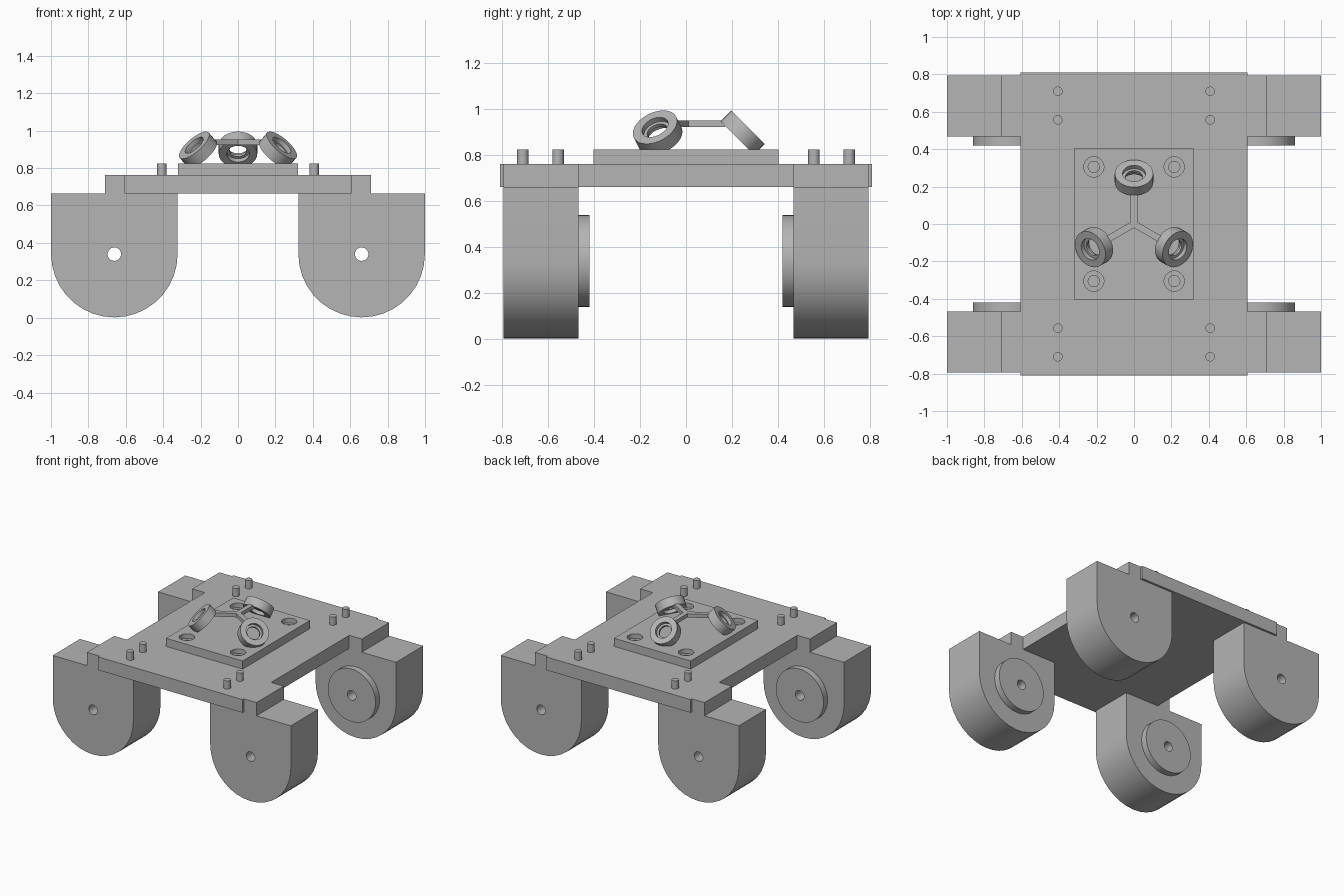
import bpy, bmesh
from math import pi, sin, cos, radians
from mathutils import Matrix, Vector

if "Cube" in bpy.data.objects:
    bpy.data.objects.remove(bpy.data.objects["Cube"], do_unlink=True)

grey = bpy.data.materials.new("plain_grey")
grey.use_nodes = True
grey.diffuse_color = (0.46, 0.46, 0.46, 1)
grey.node_tree.nodes["Principled BSDF"].inputs["Base Color"].default_value = grey.diffuse_color


def finish(name, bm, matrix=None):
    """Turn a bmesh into a named, shaded object."""
    bmesh.ops.recalc_face_normals(bm, faces=bm.faces)
    mesh = bpy.data.meshes.new(name)
    if matrix:
        bm.transform(matrix)
    bm.to_mesh(mesh)
    bm.free()
    mesh.materials.append(grey)
    obj = bpy.data.objects.new(name, mesh)
    bpy.context.collection.objects.link(obj)
    smooth(obj)
    return obj


def activate(obj):
    bpy.ops.object.select_all(action='DESELECT')
    obj.select_set(True)
    bpy.context.view_layer.objects.active = obj


def smooth(obj):
    activate(obj)
    bpy.ops.object.shade_smooth_by_angle(angle=radians(30))


def box(name, low, high, matrix=None):
    bm = bmesh.new()
    bmesh.ops.create_cube(bm, size=1)
    low, high = Vector(low), Vector(high)
    for v in bm.verts:
        v.co = (low + high) / 2 + v.co * (high - low)
    return finish(name, bm, matrix)


def cylinder(name, radius, z0, z1, matrix, segments=32):
    bm = bmesh.new()
    bmesh.ops.create_cone(bm, cap_ends=True, segments=segments, radius1=radius,
                          radius2=radius, depth=z1 - z0,
                          matrix=Matrix.Translation((0, 0, (z0 + z1) / 2)))
    return finish(name, bm, matrix)


def lathe(name, profile, matrix, segments=32):
    """Revolve a closed (radius, z) profile around z."""
    bm = bmesh.new()
    verts = [bm.verts.new((r, 0, z)) for r, z in profile]
    edges = [bm.edges.new((a, b)) for a, b in zip(verts, verts[1:] + verts[:1])]
    bmesh.ops.spin(bm, geom=verts + edges, cent=(0, 0, 0), axis=(0, 0, 1),
                   angle=2 * pi, steps=segments, use_merge=True)
    bmesh.ops.remove_doubles(bm, verts=bm.verts, dist=0.0001)
    return finish(name, bm, matrix)


def cut(obj, cutter):
    cutter.hide_render = True
    mod = obj.modifiers.new("cut", 'BOOLEAN')
    mod.operation = 'DIFFERENCE'
    mod.solver = 'EXACT'
    mod.object = cutter
    activate(obj)
    bpy.ops.object.modifier_apply(modifier=mod.name)
    bpy.data.objects.remove(cutter, do_unlink=True)
    smooth(obj)


DECK_LOW, DECK_TOP, PAD_TOP = 0.663, 0.763, 0.825
LEG_X, LEG_R, AXLE_Z = 0.661, 0.338, 0.34
LEG_IN, LEG_OUT, DISC_IN = 0.468, 0.794, 0.419
AXLE_R = 0.036

# Main deck
box("deck", (-0.606, -0.81, DECK_LOW), (0.606, 0.81, DECK_TOP))

# Four rounded legs with axle holes, inner discs and deck shoulders
for sx, side in ((1, "left"), (-1, "right")):
    for sy, end in ((-1, "front"), (1, "back")):
        tag = f"{end}_{side}"
        bm = bmesh.new()
        outline = [(LEG_R, DECK_LOW - AXLE_Z)]
        outline += [(LEG_R * cos(a), -LEG_R * sin(a))
                    for a in (pi * i / 18 for i in range(19))]
        outline += [(-LEG_R, DECK_LOW - AXLE_Z)]
        face = bm.faces.new([bm.verts.new((sx * LEG_X + x, sy * LEG_IN, AXLE_Z + z))
                             for x, z in outline])
        grown = bmesh.ops.extrude_face_region(bm, geom=[face])["geom"]
        bmesh.ops.translate(bm, vec=(0, sy * (LEG_OUT - LEG_IN), 0),
                            verts=[v for v in grown if isinstance(v, bmesh.types.BMVert)])
        leg = finish(f"{tag}_leg", bm)

        # local z runs outward along the axle
        axle = Matrix.Translation((sx * LEG_X, 0, AXLE_Z)) @ Matrix.Rotation(-sy * pi / 2, 4, 'X')
        cut(leg, cylinder("axle_cutter", AXLE_R, 0.3, 0.9, axle))
        lathe(f"{tag}_disc", [(AXLE_R, DISC_IN), (0.2, DISC_IN),
                              (0.2, LEG_IN), (AXLE_R, LEG_IN)], axle, 40)

        xs = sorted((sx * 0.606, sx * 0.712))
        ys = sorted((sy * LEG_IN, sy * LEG_OUT))
        box(f"{tag}_shoulder", (xs[0], ys[0], DECK_LOW), (xs[1], ys[1], DECK_TOP))

        # Pair of pins above each leg
        for i, y in enumerate((0.557, 0.71)):
            cylinder(f"{tag}_pin_{i + 1}", 0.025, DECK_TOP, PAD_TOP,
                     Matrix.Translation((sx * 0.407, sy * y, 0)), 24)

# Mounting pad with counterbored holes
pad = box("mounting_pad", (-0.322, -0.403, DECK_TOP), (0.322, 0.403, PAD_TOP))
for sx in (-1, 1):
    for sy in (-1, 1):
        spot = Matrix.Translation((sx * 0.215, sy * 0.305, 0))
        cut(pad, cylinder("bore_cutter", 0.054, PAD_TOP - 0.035, PAD_TOP + 0.05, spot))
        cut(pad, cylinder("hole_cutter", 0.03, DECK_TOP - 0.05, PAD_TOP + 0.05, spot))

# Three tilted rings with a thin inner lip, carried on a three-armed bracket
ring_profile = [(0.103, -0.033), (0.103, 0.033), (0.061, 0.033), (0.061, 0.008),
                (0.046, 0.008), (0.046, -0.008), (0.061, -0.008), (0.061, -0.033)]
for i in range(3):
    turn = Matrix.Rotation(2 * pi * i / 3, 4, 'Z')
    box(f"bracket_arm_{i + 1}", (-0.018, 0, 0.924), (0.018, 0.17, 0.952), turn)
    tilt = Matrix.Translation((0, 0.247, 0.899)) @ Matrix.Rotation(-pi / 4, 4, 'X')
    lathe(f"tilted_ring_{i + 1}", ring_profile, turn @ tilt)
